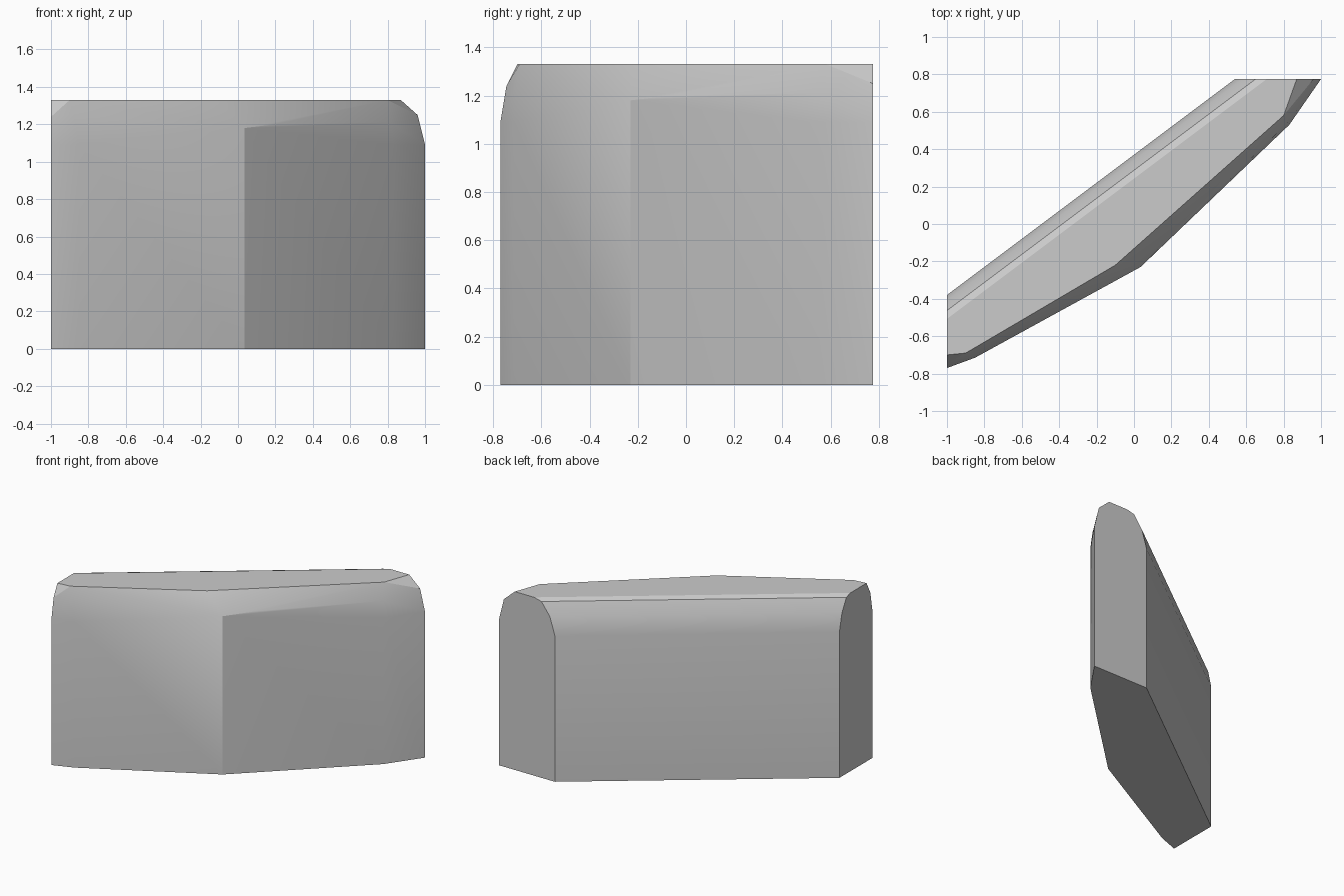
import bpy, bmesh

if "Cube" in bpy.data.objects:
    bpy.data.objects.remove(bpy.data.objects["Cube"])

# Front side: each station lists (x, y, z) from the floor up to the flat top
front = [
    [(-1, -.77, 0), (-1, -.77, 1.09), (-1, -.745, 1.24), (-1, -.70, 1.33)],
    [(-.85, -.715, 0), (-.85, -.715, 1.09), (-.88, -.703, 1.25), (-.90, -.69, 1.33)],
    [(.035, -.23, 0), (.035, -.23, 1.18), (-.10, -.22, 1.33)],
    [(.20, -.072, 0), (.20, -.072, 1.12), (.20, -.065, 1.20)],
    [(.83, .53, 0), (.83, .53, 1.09), (.82, .54, 1.21), (.80, .58, 1.33)],
    [(1, .775, 0), (1, .775, 1.09), (.96, .775, 1.25), (.87, .775, 1.33)],
]
points = [p for station in front for p in station]

# Back side: one rounded profile (inset, height) repeated at both cut ends
for inset, z in [(0, 0), (0, 1.09), (.04, 1.22), (.11, 1.315), (.17, 1.33)]:
    points.append((-1, -.38 - .75 * inset, z))
    points.append((.54 + inset, .775, z))

# Faceted slab with rounded upper edges and flat cut ends
bm = bmesh.new()
for p in points:
    bm.verts.new(p)
bmesh.ops.convex_hull(bm, input=bm.verts[:])
loose = [v for v in bm.verts if not v.link_faces]
bmesh.ops.delete(bm, geom=loose, context='VERTS')
bmesh.ops.dissolve_limit(bm, angle_limit=.01, verts=bm.verts[:], edges=bm.edges[:])
bmesh.ops.recalc_face_normals(bm, faces=bm.faces[:])

mesh = bpy.data.meshes.new("rounded_slab")
bm.to_mesh(mesh)
bm.free()
slab = bpy.data.objects.new("rounded_slab", mesh)
bpy.context.collection.objects.link(slab)
bpy.context.view_layer.objects.active = slab
slab.select_set(True)
bpy.ops.object.shade_smooth_by_angle(angle=.26)
